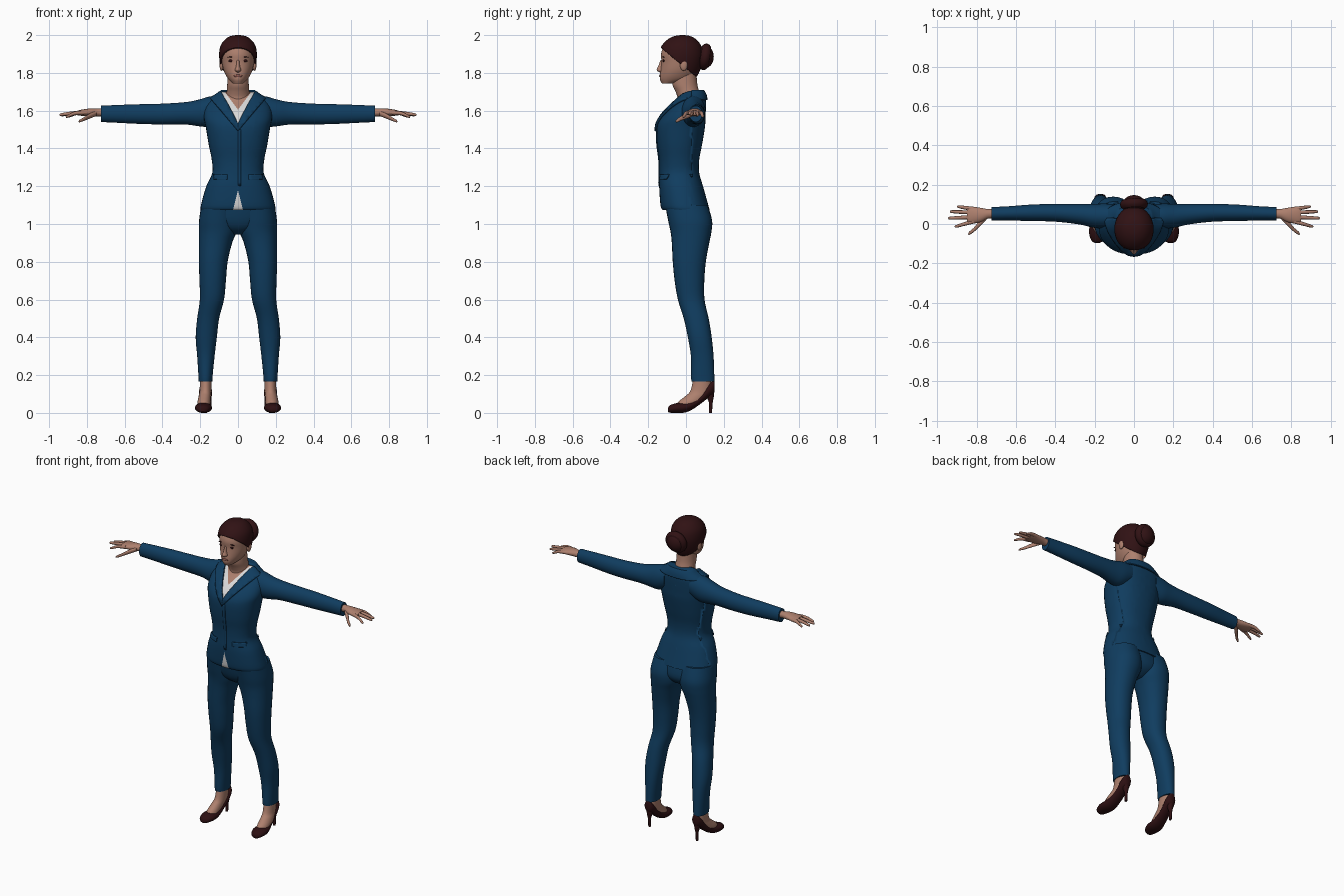
import bpy, bmesh, math
from mathutils import Vector, Matrix

cube = bpy.data.objects.get("Cube")
if cube:
    bpy.data.objects.remove(cube)


def material(name, rgb):
    m = bpy.data.materials.new(name)
    m.use_nodes = True
    m.diffuse_color = (*rgb, 1)
    m.node_tree.nodes["Principled BSDF"].inputs["Base Color"].default_value = (*rgb, 1)
    return m


SUIT = material("navy_cloth", (0.005, 0.046, 0.115))
SKIN = material("skin", (0.42, 0.215, 0.155))
HAIR = material("dark_hair", (0.03, 0.006, 0.007))
SHOE = material("dark_leather", (0.026, 0.005, 0.006))
SHIRT = material("white_shirt", (0.7, 0.7, 0.7))
LIP = material("lips", (0.27, 0.1, 0.08))
SIDES = {"left": 1, "right": -1}


def finish(name, bm, mats):
    mesh = bpy.data.meshes.new(name)
    bm.to_mesh(mesh)
    bm.free()
    ob = bpy.data.objects.new(name, mesh)
    bpy.context.collection.objects.link(ob)
    for m in mats:
        mesh.materials.append(m)
    bpy.ops.object.select_all(action="DESELECT")
    ob.select_set(True)
    bpy.context.view_layer.objects.active = ob
    bpy.ops.object.shade_smooth_by_angle(angle=math.radians(50))
    return ob


def smooth_rings(rings, steps=4):
    """Catmull-Rom interpolation between ring tuples."""
    out = []
    for i in range(len(rings) - 1):
        p0, p1, p2 = rings[max(i - 1, 0)], rings[i], rings[i + 1]
        p3 = rings[min(i + 2, len(rings) - 1)]
        for s in range(steps):
            t = s / steps
            out.append([b + 0.5 * t * (c - a + t * (2 * a - 5 * b + 4 * c - d
                        + t * (3 * (b - c) + d - a)))
                        for a, b, c, d in zip(p0, p1, p2, p3)])
    return out + [rings[-1]]


def loft(name, axis, rings, *mats, side=1, n=28, power=1.0):
    """Rings are (position, u centre, u radius, v low, v high)."""
    bm = bmesh.new()
    loops = []
    for t, cu, ru, v0, v1 in smooth_rings(rings):
        loop = []
        for i in range(n):
            a = math.tau * i / n
            c, s = math.cos(a), math.sin(a)
            u = cu + ru * math.copysign(abs(c) ** power, c)
            v = (v0 + v1) / 2 + (v1 - v0) / 2 * math.copysign(abs(s) ** power, s)
            p = {"x": (t, u, v), "y": (u, t, v), "z": (u, v, t)}[axis]
            loop.append(bm.verts.new((p[0] * side, p[1], p[2])))
        loops.append(loop)
    for a, b in zip(loops, loops[1:]):
        for i in range(n):
            j = (i + 1) % n
            bm.faces.new((a[i], a[j], b[j], b[i]))
    bm.faces.new(loops[0])
    bm.faces.new(loops[-1])
    bmesh.ops.recalc_face_normals(bm, faces=bm.faces)
    return finish(name, bm, mats)


def cut(bm, planes, clear):
    for co, no in planes:
        bmesh.ops.bisect_plane(bm, geom=bm.verts[:] + bm.edges[:] + bm.faces[:],
                               plane_co=co, plane_no=no, clear_inner=clear)


def paint(ob, planes, index):
    """Cut along planes and colour the faces in front of all of them."""
    bm = bmesh.new()
    bm.from_mesh(ob.data)
    cut(bm, planes, False)
    for f in bm.faces:
        c = f.calc_center_median()
        if all((c - Vector(co)).dot(Vector(no)) > 0 for co, no in planes):
            f.material_index = index
    bm.to_mesh(ob.data)
    bm.free()


def patch(name, source, planes, thick, mat):
    """Thick panel lying on part of another surface."""
    bm = bmesh.new()
    bm.from_mesh(source.data)
    cut(bm, planes, True)
    for f in bm.faces:
        f.material_index = 0
    ob = finish(name, bm, [mat])
    mod = ob.modifiers.new("thickness", "SOLIDIFY")
    mod.thickness, mod.offset = thick, 1
    return ob


def ellipsoid(name, centre, radii, mat, tilt=0):
    bm = bmesh.new()
    m = Matrix.Translation(centre) @ Matrix.Rotation(tilt, 4, "Y") @ Matrix.Diagonal((*radii, 1))
    bmesh.ops.create_uvsphere(bm, u_segments=24, v_segments=14, radius=1, matrix=m)
    return finish(name, bm, [mat])


FRONT = ((0, 0.03, 0), (0, -1, 0))


def vee(z, k):
    return [((0, 0, z), (1, 0, k)), ((0, 0, z), (-1, 0, k)), FRONT]


# Jacket body
jacket = loft("jacket", "z", [
    (1.075, 0, .197, -.125, .125), (1.1, 0, .196, -.135, .118), (1.2, 0, .168, -.142, .09),
    (1.27, 0, .136, -.14, .07), (1.34, 0, .139, -.142, .07), (1.42, 0, .155, -.152, .085),
    (1.51, 0, .17, -.154, .1), (1.56, 0, .18, -.135, .103), (1.61, 0, .175, -.095, .105),
    (1.65, 0, .153, -.055, .105), (1.68, 0, .11, -.03, .1), (1.7, 0, .085, 0, .09)],
    SUIT, SHIRT, SKIN, n=40, power=.88)

# Lapels, pockets, placket and collar
for label, s in SIDES.items():
    patch(label + "_lapel", jacket, [
        ((0, 0, 1.53), (s, 0, -.53)), ((s * .025, 0, 1.52), (-s, 0, .85)),
        ((0, 0, 0), (s, 0, 0)), FRONT], .012, SUIT)
    patch(label + "_pocket_flap", jacket, [
        ((s * .055, 0, 0), (s, 0, 0)), ((s * .125, 0, 0), (-s, 0, 0)),
        ((0, 0, 1.235), (0, 0, 1)), ((0, 0, 1.262), (0, 0, -1)), FRONT], .007, SUIT)
patch("placket", jacket, [((0, 0, 0), (1, 0, 0)), ((.016, 0, 0), (-1, 0, 0)),
                          ((0, 0, 1.2), (0, 0, 1)), ((0, 0, 1.5), (0, 0, -1)), FRONT], .005, SUIT)
patch("collar", jacket, [((0, .03, 0), (0, 1, 0)), ((0, 0, 1.655), (0, 0, 1))], .01, SUIT)

# Shirt and chest showing in the neckline, shirt tail at the hem
paint(jacket, vee(1.53, .53), 1)
paint(jacket, vee(1.605, .75), 2)
paint(jacket, vee(1.18, -.25), 1)

# Neck and head
loft("neck", "z", [(1.6, 0, .085, -.06, .07), (1.66, 0, .068, -.045, .078),
                   (1.7, 0, .06, -.055, .07), (1.74, 0, .057, -.072, .06),
                   (1.8, 0, .055, -.07, .055)], SKIN)
head = loft("head", "z", [
    (1.745, 0, .028, -.128, -.06), (1.765, 0, .05, -.138, .025), (1.79, 0, .066, -.138, .05),
    (1.82, 0, .078, -.134, .065), (1.86, 0, .086, -.13, .076), (1.9, 0, .089, -.132, .08),
    (1.94, 0, .082, -.118, .07), (1.97, 0, .06, -.088, .045), (1.985, 0, .034, -.055, .017),
    (1.989, 0, .008, -.026, -.012)], SKIN, n=36)
loft("nose", "z", [(1.868, 0, .008, -.135, -.1), (1.835, 0, .011, -.148, -.1),
                   (1.817, 0, .017, -.156, -.1), (1.808, 0, .015, -.15, -.1),
                   (1.803, 0, .008, -.14, -.1)], SKIN, n=14)
ellipsoid("lips", (0, -.137, 1.784), (.023, .005, .007), LIP)

# Hair cap and coiled bun
patch("hair", head, [((0, -.13, 1.935), (0, .85, 1))], .011, HAIR)
ellipsoid("bun", (0, .1, 1.885), (.058, .047, .06), HAIR)
bpy.ops.mesh.primitive_torus_add(location=(0, .1, 1.885), rotation=(math.radians(80), .2, 0),
                                 major_radius=.046, minor_radius=.025,
                                 major_segments=28, minor_segments=12)
coil = bpy.context.object
coil.name = "bun_coil"
coil.data.materials.append(HAIR)
bpy.ops.object.shade_smooth_by_angle()

# Fingers: base y, tip x, tip y, tip height
FINGERS = {"index": (.012, .912, -.012, 1.568), "middle": (.035, .945, .03, 1.578),
           "ring": (.058, .936, .063, 1.576), "little": (.077, .9, .088, 1.57)}

for label, s in SIDES.items():
    def part(name, axis, rings, mat, **kw):
        return loft(label + "_" + name, axis, rings, mat, side=s, **kw)

    # Face details
    ellipsoid(label + "_eye", (s * .035, -.118, 1.864), (.015, .006, .007), HAIR)
    ellipsoid(label + "_eyebrow", (s * .036, -.12, 1.884), (.021, .006, .003), HAIR, s * .1)
    ellipsoid(label + "_ear", (s * .087, -.012, 1.842), (.011, .02, .031), SKIN)

    # Sleeve
    part("sleeve", "x", [
        (.09, .04, .06, 1.54, 1.68), (.15, .04, .064, 1.515, 1.675), (.21, .042, .06, 1.518, 1.658),
        (.28, .05, .052, 1.527, 1.645), (.4, .057, .045, 1.527, 1.637), (.52, .057, .042, 1.53, 1.634),
        (.64, .054, .036, 1.536, 1.63), (.725, .052, .034, 1.54, 1.626)], SUIT)

    # Hand
    part("palm", "x", [
        (.69, .052, .026, 1.565, 1.61), (.74, .052, .024, 1.57, 1.612), (.78, .046, .036, 1.57, 1.612),
        (.83, .045, .044, 1.573, 1.605), (.85, .045, .038, 1.576, 1.6)], SKIN)
    for finger, (y, tx, ty, tz) in FINGERS.items():
        part(finger + "_finger", "x", [
            (.815, y, .01, 1.578, 1.601), ((.815 + tx) / 2, (y + ty) / 2, .0095, 1.576, 1.596),
            (tx - .008, ty, .007, tz - .006, tz + .008), (tx, ty, .002, tz - .002, tz + .002)],
            SKIN, n=12)
    part("thumb", "x", [(.75, .035, .014, 1.572, 1.6), (.785, .002, .015, 1.558, 1.585),
                        (.815, -.03, .011, 1.546, 1.566), (.838, -.047, .008, 1.538, 1.552),
                        (.844, -.051, .002, 1.54, 1.545)], SKIN, n=12)

    # Trouser leg
    part("trouser_leg", "z", [
        (.165, .172, .036, .03, .15), (.19, .172, .037, .027, .15), (.3, .17, .046, .026, .146),
        (.4, .168, .056, .01, .136), (.5, .158, .058, -.012, .12), (.6, .138, .064, -.043, .098),
        (.7, .134, .07, -.06, .097), (.8, .131, .076, -.07, .105), (.9, .119, .088, -.075, .123),
        (.96, .107, .1, -.082, .135), (1.02, .104, .102, -.095, .138), (1.1, .098, .096, -.11, .115)],
        SUIT, power=.92)

    # Foot, shoe and stiletto heel
    part("foot", "z", [
        (.035, .181, .033, -.055, .03), (.06, .18, .034, -.04, .085), (.09, .176, .032, -.002, .115),
        (.12, .172, .031, .025, .13), (.2, .171, .031, .042, .135)], SKIN)
    part("shoe", "y", [
        (-.096, .187, .012, .006, .026), (-.085, .186, .03, .001, .04), (-.05, .184, .044, 0, .052),
        (-.01, .182, .044, .001, .056), (.03, .178, .038, .016, .068), (.08, .174, .034, .05, .1),
        (.12, .172, .034, .082, .15), (.145, .171, .025, .1, .172), (.152, .171, .01, .115, .165)], SHOE)
    part("shoe_heel", "z", [
        (0, .171, .008, .121, .138), (.05, .171, .009, .122, .141), (.085, .171, .017, .108, .147),
        (.11, .171, .022, .09, .149)], SHOE, n=16)

# Trouser seat joining the legs
loft("trouser_seat", "z", [
    (.945, 0, .04, -.03, .06), (.975, 0, .12, -.07, .105), (1.02, 0, .185, -.093, .125),
    (1.1, 0, .19, -.11, .113)], SUIT)
